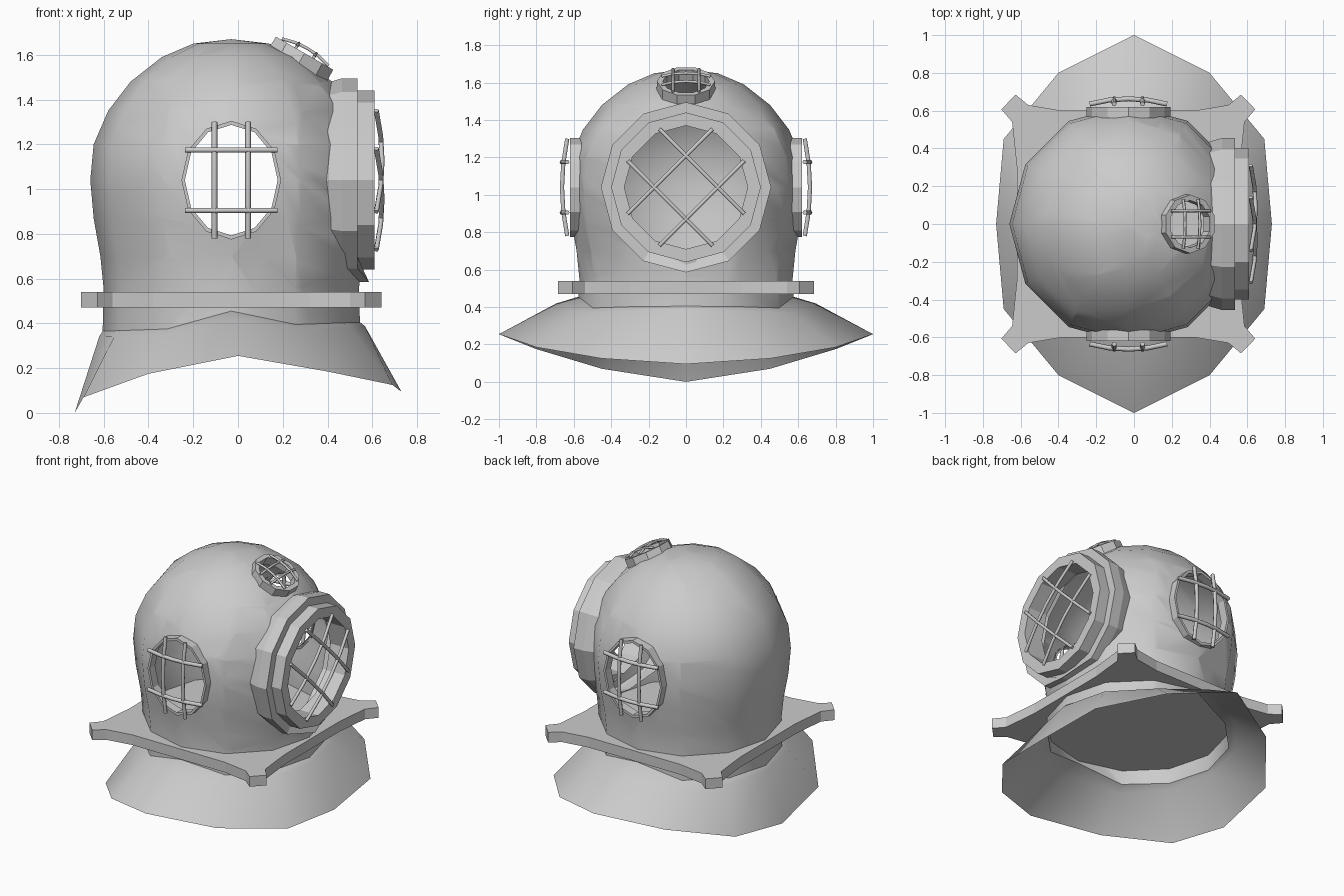
import bpy, bmesh
from math import sin, cos, pi, radians
from mathutils import Vector, Matrix

if "Cube" in bpy.data.objects:
    bpy.data.objects.remove(bpy.data.objects["Cube"])

CENTRE = Vector((-0.03, 0, 1.04))


def finish(name, bm, smooth=None):
    me = bpy.data.meshes.new(name)
    bm.to_mesh(me)
    bm.free()
    ob = bpy.data.objects.new(name, me)
    bpy.context.collection.objects.link(ob)
    if smooth:
        bpy.ops.object.select_all(action='DESELECT')
        ob.select_set(True)
        bpy.context.view_layer.objects.active = ob
        bpy.ops.object.shade_smooth_by_angle(angle=radians(smooth))
    return ob


def skin(bm, rings, closed=False):
    """Bridge rings of points with quads; a one-point ring makes a fan."""
    vs = [[bm.verts.new(p) for p in r] for r in rings]
    pairs = list(zip(vs, vs[1:])) + ([(vs[-1], vs[0])] if closed else [])
    for a, b in pairs:
        n = len(a)
        for i in range(n):
            j = (i + 1) % n
            if len(b) == 1:
                bm.faces.new((a[i], a[j], b[0]))
            else:
                bm.faces.new((a[i], a[j], b[j], b[i]))


def frame(w, v):
    """Local axes for a port: w points outwards from the dome centre."""
    w, v = Vector(w).normalized(), Vector(v)
    m = Matrix((v.cross(w), v, w)).transposed().to_4x4()
    return Matrix.Translation(CENTRE) @ m


def cut_hole(bm, m, ru, rv, n):
    """Cut a convex n-sided opening through the dome along the frame's w axis."""
    inv = m.inverted()
    inside = [f for f in bm.faces if (inv @ f.calc_center_median()).z > 0.2]
    pts = [Vector((ru * sin(2 * pi * i / n), rv * cos(2 * pi * i / n), 0)) for i in range(n)]
    for i in range(n):
        a, b = pts[i], pts[(i + 1) % n]
        d = b - a
        no = Vector((-d.y, d.x, 0)).normalized()
        co, wn = m @ a, m.to_3x3() @ no
        geom = set(inside)
        for f in inside:
            geom.update(f.edges)
            geom.update(f.verts)
        res = bmesh.ops.bisect_plane(bm, geom=list(geom), dist=1e-5, plane_co=co, plane_no=wn)
        faces = {g for g in res['geom'] if isinstance(g, bmesh.types.BMFace)}
        inside = [f for f in faces if (f.calc_center_median() - co).dot(wn) < 0]
    bmesh.ops.delete(bm, geom=inside, context='FACES')


def port_frame(name, m, profile, n, squash=1.0, droop=0.0):
    """Stepped ring around a port; profile holds (radius, distance outwards)."""
    rings = []
    for r, w in profile:
        ring = []
        for i in range(n):
            a = 2 * pi * i / n
            p = Vector((squash * r * sin(a), r * cos(a), w))
            if p.y < -0.42:
                p.z += droop
            ring.append(m @ p)
        rings.append(ring)
    bm = bmesh.new()
    skin(bm, rings)
    bmesh.ops.recalc_face_normals(bm, faces=bm.faces)
    finish(name, bm)


def grille(name, m, bars, w0, bow, radius, angle=0):
    """Bowed guard bars; each entry is (axis, offset, half length)."""
    cu = bpy.data.curves.new(name, 'CURVE')
    cu.dimensions = '3D'
    cu.bevel_depth, cu.bevel_resolution, cu.use_fill_caps = radius, 1, True
    rot = m @ Matrix.Rotation(angle, 4, 'Z')
    for axis, off, half in bars:
        for s in (-1, 1):
            sp = cu.splines.new('POLY')
            sp.points.add(4)
            for k, pt in enumerate(sp.points):
                t = k / 2 - 1
                p = [s * off, s * off, w0 + bow * (1 - t * t)]
                p[axis] = t * half
                pt.co = (*(rot @ Vector(p)), 1)
    bpy.context.collection.objects.link(bpy.data.objects.new(name, cu))


front = frame((1, 0, 0), (0, 0, 1))
sides = {"right": frame((0, -1, 0), (0, 0, 1)), "left": frame((0, 1, 0), (0, 0, 1))}
top = frame((0.5, 0, 0.866), (0, 1, 0))

# Neck rim: shared by the dome and the shoulder skirt, raised over the shoulders
N = 12
ang = [2 * pi * i / N for i in range(N)]
rim = [Vector((CENTRE.x + 0.575 * cos(a), 0.575 * sin(a),
               0.455 if abs(sin(a)) > 0.99 else 0.385 + 0.02 * cos(a))) for a in ang]

# Dome, lathed from a profile, with four openings
profile = [(0.57, 0.55), (0.585, 0.7), (0.615, 0.87), (0.63, 1.04), (0.615, 1.2),
           (0.55, 1.35), (0.45, 1.48), (0.31, 1.59), (0.17, 1.65)]
bm = bmesh.new()
skin(bm, [rim] + [[(CENTRE.x + r * cos(a), r * sin(a), z) for a in ang] for r, z in profile]
     + [[(CENTRE.x, 0, 1.67)]])
cut_hole(bm, front, 0.35, 0.35, 12)
for m in sides.values():
    cut_hole(bm, m, 0.212, 0.255, 12)
cut_hole(bm, top, 0.13, 0.13, 10)
finish("helmet_dome", bm, 40)

# Shoulder skirt: rim, shoulder bend and pointed lower edge
quarter = [(0.73, 0), (0.69, 0.45), (0.40, 0.80), (0, 1.0)]
drop_front, drop_back = (0.095, 0.125, 0.185, 0.255), (0, 0.07, 0.175, 0.255)
hem = []
for i in range(N):
    k = i % 6 if i % 6 <= 3 else 6 - i % 6
    sx, sy = (1 if cos(ang[i]) > -0.01 else -1), (1 if i <= 6 else -1)
    if 6 < i:
        j = 12 - i
        k = j if j <= 3 else 6 - j
    x, y = quarter[k]
    hem.append(Vector((sx * x, sy * y, (drop_front if sx > 0 else drop_back)[k])))
bend = []
for a, p, q in zip(ang, rim, hem):
    bend.append(p.lerp(q, 0.12 + 0.16 * sin(a) ** 2) + Vector((0, 0, 0.02)))
bm = bmesh.new()
skin(bm, [hem, bend, rim])
finish("shoulder_skirt", bm, 50)

# Collar plate with four pulled-out corners
q = [(0.59, 0.3), (0.615, 0.54), (0.672, 0.607), (0.597, 0.685), (0.53, 0.63), (0.35, 0.6)]
outline = []
for sx, sy in ((1, 1), (-1, 1), (-1, -1), (1, -1)):
    pts = q if sx * sy > 0 else q[::-1]
    outline += [(CENTRE.x + sx * x, sy * y, 0.47) for x, y in pts]
bm = bmesh.new()
base = bm.faces.new([bm.verts.new(p) for p in outline])
ext = bmesh.ops.extrude_face_region(bm, geom=[base], use_keep_orig=True)
bmesh.ops.translate(bm, verts=[g for g in ext['geom'] if isinstance(g, bmesh.types.BMVert)],
                    vec=(0, 0, 0.07))
bmesh.ops.recalc_face_normals(bm, faces=bm.faces)
finish("collar_plate", bm)

# Front port with wide flange and diagonal guard
port_frame("front_port_frame", front,
           [(0.43, 0.41), (0.455, 0.495), (0.455, 0.565), (0.40, 0.565), (0.40, 0.64),
            (0.33, 0.64), (0.33, 0.50)], 12, droop=0.05)
grille("front_port_guard", front, [(0, 0.12, 0.32), (1, 0.12, 0.32)], 0.648, 0.026, 0.011, pi / 4)

# Oval side ports
for side, m in sides.items():
    port_frame(side + "_port_frame", m,
               [(0.265, 0.56), (0.265, 0.62), (0.247, 0.62), (0.247, 0.56)], 12, squash=0.84)
    grille(side + "_port_guard", m, [(0, 0.135, 0.205), (1, 0.075, 0.26)], 0.635, 0.028, 0.013)

# Small tilted top port
port_frame("top_port_frame", top,
           [(0.158, 0.58), (0.155, 0.655), (0.125, 0.655), (0.125, 0.59)], 10)
grille("top_port_guard", top, [(0, 0.07, 0.12), (1, 0.045, 0.13)], 0.66, 0.02, 0.008)
